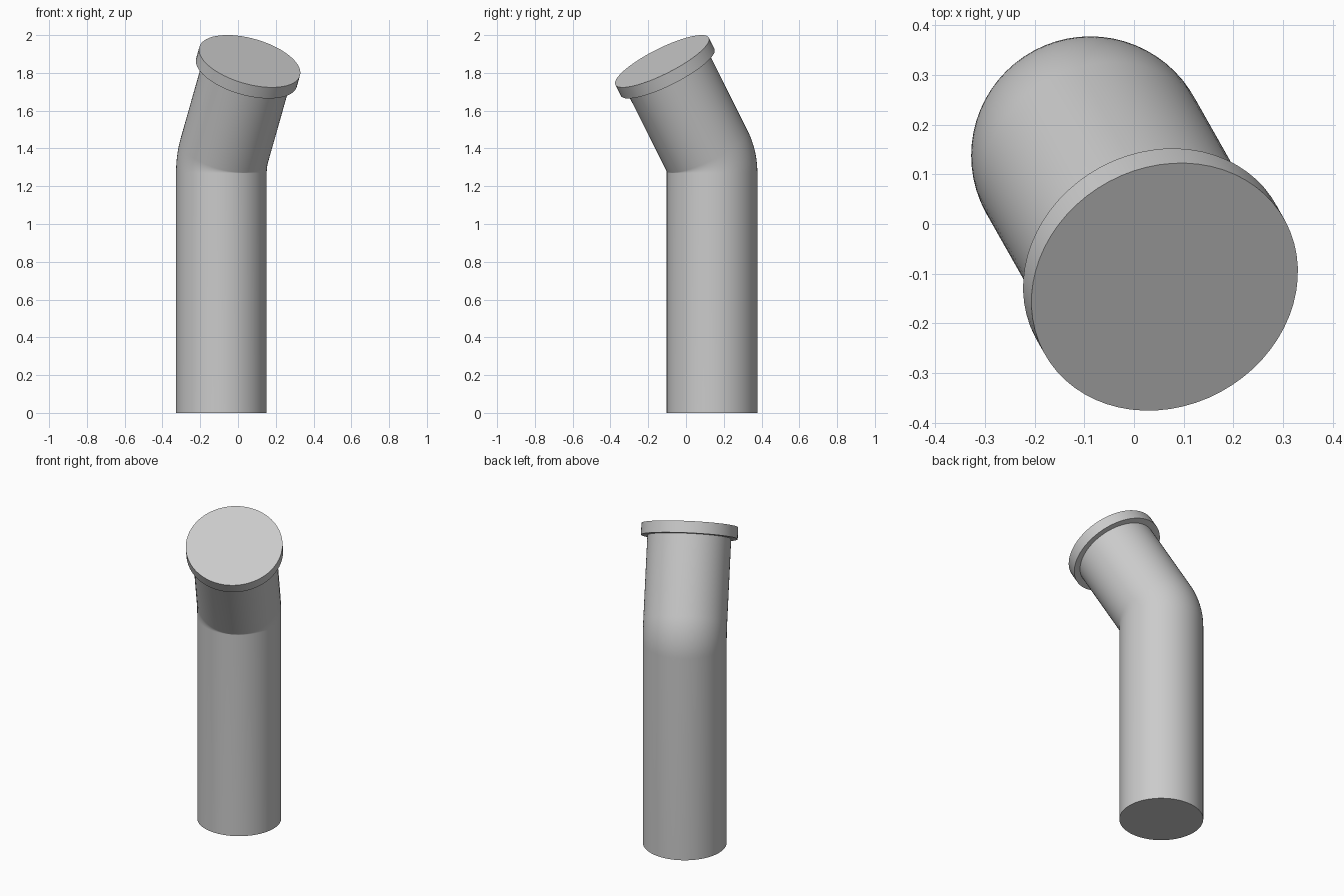
import bpy, bmesh, math
from mathutils import Vector, Matrix

if "Cube" in bpy.data.objects:
    bpy.data.objects.remove(bpy.data.objects["Cube"], do_unlink=True)

SIDES = 64
BASE = Vector((-0.088, 0.138, 0))
PIPE_R, CAP_R, CAP_H = 0.24, 0.277, 0.068
BEND_Z, BEND_R, TILT = 1.27, 0.243, math.radians(30)
NECK = 0.543                                  # straight length after the bend
lean = Vector((math.cos(math.radians(-60.5)), math.sin(math.radians(-60.5)), 0))
bend_axis = Vector((0, 0, 1)).cross(lean)

grey = bpy.data.materials.new("light grey")
grey.use_nodes = True
grey.diffuse_color = (0.6, 0.6, 0.6, 1)
grey.node_tree.nodes["Principled BSDF"].inputs["Base Color"].default_value = grey.diffuse_color


def swept_tube(name, stations, radius):
    """Closed round tube through (centre, tilt) stations."""
    bm = bmesh.new()
    rings = []
    for centre, tilt in stations:
        turn = Matrix.Rotation(tilt, 3, bend_axis)
        angles = [math.tau * i / SIDES for i in range(SIDES)]
        rings.append([bm.verts.new(centre + turn @ Vector(
            (radius * math.cos(a), radius * math.sin(a), 0))) for a in angles])
    for low, high in zip(rings, rings[1:]):
        for i in range(SIDES):
            j = (i + 1) % SIDES
            bm.faces.new((low[i], low[j], high[j], high[i]))
    bm.faces.new(rings[0][::-1])
    bm.faces.new(rings[-1])
    mesh = bpy.data.meshes.new(name)
    bm.to_mesh(mesh)
    bm.free()
    mesh.materials.append(grey)
    obj = bpy.data.objects.new(name, mesh)
    bpy.context.collection.objects.link(obj)
    bpy.ops.object.select_all(action="DESELECT")
    obj.select_set(True)
    bpy.context.view_layer.objects.active = obj
    bpy.ops.object.shade_smooth_by_angle(angle=math.radians(35))
    return obj


# Pipe: upright run, elbow, leaning neck
stations = [(BASE, 0)]
STEPS = 12
for k in range(STEPS + 1):
    t = TILT * k / STEPS
    offset = lean * BEND_R * (1 - math.cos(t))
    stations.append((BASE + offset + Vector((0, 0, BEND_Z + BEND_R * math.sin(t))), t))
neck_dir = lean * math.sin(TILT) + Vector((0, 0, math.cos(TILT)))
tip = stations[-1][0] + neck_dir * NECK
cap_base = tip - neck_dir * CAP_H
stations.append((cap_base, TILT))
swept_tube("bent_pipe", stations, PIPE_R)

# Wider end cap
swept_tube("end_cap", [(cap_base, TILT), (tip, TILT)], CAP_R)
